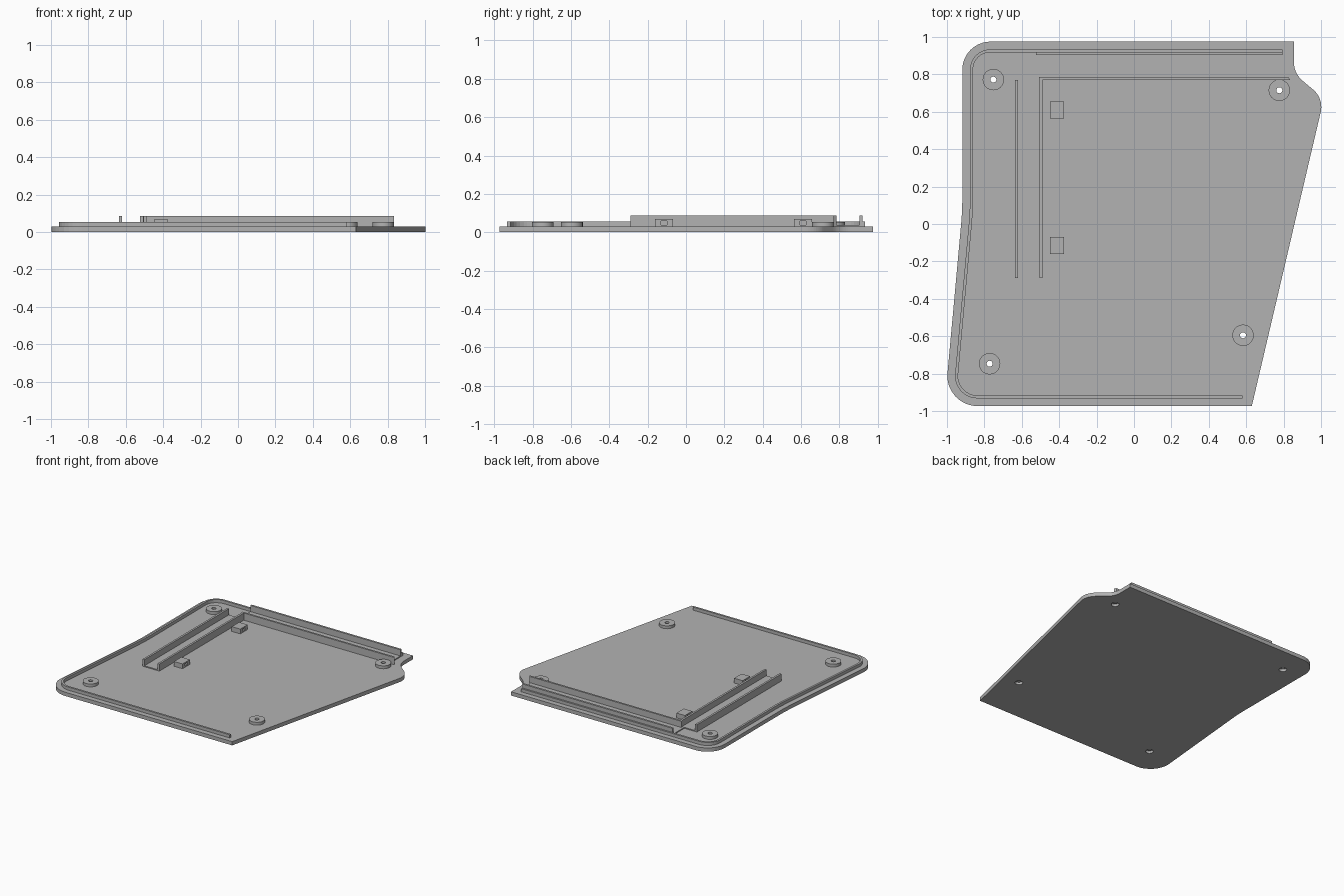
import bpy
import bmesh
from math import tan
from mathutils import Vector

if "Cube" in bpy.data.objects:
    bpy.data.objects.remove(bpy.data.objects["Cube"], do_unlink=True)

grey = bpy.data.materials.new("plain grey")
grey.use_nodes = True
grey.diffuse_color = (0.45, 0.45, 0.45, 1)
grey.node_tree.nodes["Principled BSDF"].inputs["Base Color"].default_value = grey.diffuse_color

PLATE_TOP, RIM_TOP, WALL_TOP, FLOOR_TOP = 0.03, 0.055, 0.087, 0.038
WALL = 0.016


def prism(name, outline, z0, z1):
    """Extrude a flat outline between two heights."""
    bm = bmesh.new()
    face = bm.faces.new([bm.verts.new((p[0], p[1], z0)) for p in outline])
    up = bmesh.ops.extrude_face_region(bm, geom=[face])["geom"]
    verts = [v for v in up if isinstance(v, bmesh.types.BMVert)]
    bmesh.ops.translate(bm, verts=verts, vec=(0, 0, z1 - z0))
    bmesh.ops.recalc_face_normals(bm, faces=bm.faces)
    mesh = bpy.data.meshes.new(name)
    bm.to_mesh(mesh)
    bm.free()
    mesh.materials.append(grey)
    obj = bpy.data.objects.new(name, mesh)
    bpy.context.collection.objects.link(obj)
    return obj


def box(name, x0, x1, y0, y1, z0, z1):
    return prism(name, [(x0, y0), (x1, y0), (x1, y1), (x0, y1)], z0, z1)


def cylinder(name, x, y, radius, z0, z1):
    bpy.ops.mesh.primitive_cylinder_add(vertices=40, radius=radius, depth=z1 - z0,
                                        location=(x, y, (z0 + z1) / 2))
    obj = bpy.context.object
    obj.name = name
    obj.data.materials.append(grey)
    return obj


def cut(obj, cutter):
    mod = obj.modifiers.new("cut", "BOOLEAN")
    mod.operation, mod.solver, mod.object = "DIFFERENCE", "EXACT", cutter
    bpy.context.view_layer.objects.active = obj
    bpy.ops.object.modifier_apply(modifier=mod.name)


def rounded(corners, steps=10):
    """Replace every (x, y, radius) corner with a tangent arc."""
    path = []
    for i, (x, y, r) in enumerate(corners):
        p = Vector((x, y))
        if not r:
            path.append(p)
            continue
        a = (Vector(corners[i - 1][:2]) - p).normalized()
        b = (Vector(corners[(i + 1) % len(corners)][:2]) - p).normalized()
        half = a.angle(b) / 2
        centre = p + (a + b).normalized() * r * (1 + 1 / tan(half) ** 2) ** 0.5
        start, end = p + a * r / tan(half) - centre, p + b * r / tan(half) - centre
        for k in range(steps + 1):
            path.append(centre + start.lerp(end, k / steps).normalized() * r)
    return path


def offset(path, d):
    """Shift an open path sideways, to the right of its direction."""
    out = []
    for i, p in enumerate(path):
        t = (path[min(i + 1, len(path) - 1)] - path[max(i - 1, 0)]).normalized()
        out.append(p + Vector((t.y, -t.x)) * d)
    return out


# Base plate with a slanted right side and a curved shoulder
left_side = [(-1.013, -0.973, 0.16), (-0.918, 0.07, 1.6), (-0.918, 0.975, 0.15)]
shoulder = [(0.855, 0.975, 0), (0.855, 0.805, 0.13), (1.015, 0.67, 0.12)]
plate = prism("base_plate", rounded([(0.63, -0.973, 0)] + left_side + shoulder), 0, PLATE_TOP)

# Raised lip running along the front, left and back
lip = rounded([(0.58, -0.973, 0)] + left_side + [(0.795, 0.975, 0)])
prism("rim_lip", offset(lip, 0.041) + offset(lip, 0.041 + WALL)[::-1], PLATE_TOP, RIM_TOP)

# Screw bosses with through holes and recesses underneath
for i, (x, y) in enumerate([(-0.752, 0.772), (0.777, 0.715), (0.583, -0.595), (-0.772, -0.747)]):
    boss = cylinder(f"screw_boss_{i + 1}", x, y, 0.057, PLATE_TOP, 0.053)
    hole = cylinder("hole_cutter", x, y, 0.016, -0.1, 0.2)
    recess = cylinder("recess_cutter", x, y, 0.028, -0.1, 0.02)
    cut(boss, hole)
    cut(plate, hole)
    cut(plate, recess)
    bpy.data.objects.remove(hole, do_unlink=True)
    bpy.data.objects.remove(recess, do_unlink=True)
    bpy.ops.object.select_all(action="DESELECT")
    boss.select_set(True)
    bpy.context.view_layer.objects.active = boss
    bpy.ops.object.shade_smooth_by_angle()

# Left channel: floor and two walls
box("left_channel_floor", -0.635, -0.488, -0.29, 0.77, PLATE_TOP, FLOOR_TOP)
for side, x in (("outer", -0.635), ("inner", -0.488 - WALL)):
    box(f"left_channel_{side}_wall", x, x + WALL, -0.29, 0.77, PLATE_TOP, WALL_TOP)

# Back channel: floor with a slanted end and two walls
prism("back_channel_floor", [(-0.525, 0.77), (0.835, 0.77), (0.795, 0.83),
                             (0.795, 0.92), (-0.525, 0.92)], PLATE_TOP, FLOOR_TOP)
box("back_channel_rear_wall", -0.525, 0.795, 0.92 - WALL, 0.92, PLATE_TOP, WALL_TOP)
prism("back_channel_front_wall", [(-0.508, 0.77), (0.835, 0.77), (0.825, 0.785),
                                  (-0.508, 0.785)], PLATE_TOP, WALL_TOP)

# Cable tie blocks, each with a slot through it
for name, y in (("rear", 0.61), ("front", -0.115)):
    block = box(f"{name}_tie_block", -0.45, -0.375, y - 0.046, y + 0.046, PLATE_TOP, 0.068)
    slot = box("slot_cutter", -0.5, -0.3, y - 0.016, y + 0.016, 0.039, 0.058)
    cut(block, slot)
    bpy.data.objects.remove(slot, do_unlink=True)
